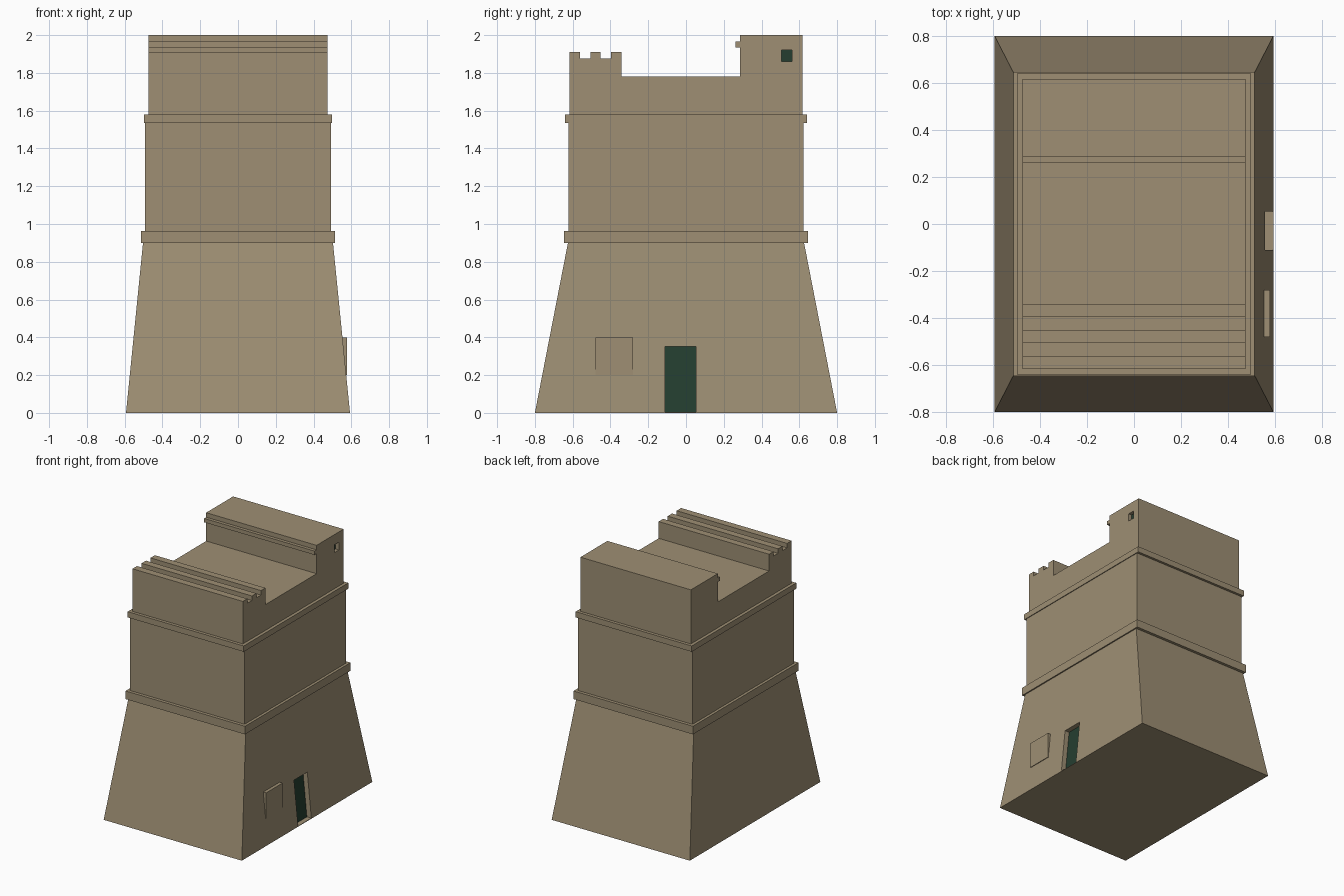
import bpy, bmesh
from mathutils import Vector

cube = bpy.data.objects.get("Cube")
if cube:
    bpy.data.objects.remove(cube, do_unlink=True)


def material(name, rgb):
    m = bpy.data.materials.new(name)
    m.use_nodes = True
    colour = (*rgb, 1)
    m.diffuse_color = colour
    bsdf = m.node_tree.nodes["Principled BSDF"]
    bsdf.inputs["Base Color"].default_value = colour
    bsdf.inputs["Roughness"].default_value = 0.9
    return m


stone = material("sandstone", (0.342, 0.275, 0.174))
green = material("dark green", (0.018, 0.048, 0.030))


def finish(name, bm, mat):
    bmesh.ops.recalc_face_normals(bm, faces=bm.faces)
    me = bpy.data.meshes.new(name)
    bm.to_mesh(me)
    bm.free()
    me.materials.append(mat)
    ob = bpy.data.objects.new(name, me)
    bpy.context.collection.objects.link(ob)
    return ob


def extrude(name, points, offset, mat=stone):
    """Closed outline of 3D points swept along an offset."""
    bm = bmesh.new()
    face = bm.faces.new([bm.verts.new(p) for p in points])
    swept = bmesh.ops.extrude_face_region(bm, geom=[face])["geom"]
    moved = [g for g in swept if isinstance(g, bmesh.types.BMVert)]
    bmesh.ops.translate(bm, verts=moved, vec=Vector(offset))
    return finish(name, bm, mat)


def block(name, hx, hy, z0, z1, top=None):
    """Centred block, tapered when a top half-size is given."""
    tx, ty = top or (hx, hy)
    bm = bmesh.new()
    bmesh.ops.create_cube(bm, size=2)
    for v in bm.verts:
        up = v.co.z > 0
        v.co = (v.co.x * (tx if up else hx), v.co.y * (ty if up else hy), z1 if up else z0)
    return finish(name, bm, stone)


def box(name, x0, x1, y0, y1, z0, z1, mat=stone):
    outline = [(x0, y0, z0), (x1, y0, z0), (x1, y0, z1), (x0, y0, z1)]
    return extrude(name, outline, (0, y1 - y0, 0), mat)


def cut(target, cutter):
    mod = target.modifiers.new("recess", "BOOLEAN")
    mod.operation = "DIFFERENCE"
    mod.solver = "EXACT"
    mod.object = cutter
    bpy.context.view_layer.objects.active = target
    bpy.ops.object.modifier_apply(modifier=mod.name)
    bpy.data.objects.remove(cutter, do_unlink=True)


BASE_X, BASE_TOP_X, BASE_H = 0.593, 0.503, 0.9


def wall_x(z):
    return BASE_X + (BASE_TOP_X - BASE_X) * z / BASE_H


# Battered base and middle storey with two projecting bands
base = block("sloping_base", BASE_X, 0.8, 0, BASE_H, (BASE_TOP_X, 0.625))
block("lower_band", 0.513, 0.647, BASE_H, 0.963)
block("middle_storey", 0.492, 0.622, 0.963, 1.535)
block("upper_band", 0.498, 0.641, 1.535, 1.58)

# Upper storey: side profile with ridged parapet, open deck and rear tower
UP_X, FRONT, BACK = 0.474, -0.617, 0.617
DECK, RIDGE, GAP = 1.78, 1.91, 1.875
profile = [(BACK, 1.58), (BACK, 2.0), (0.287, 2.0), (0.287, DECK), (-0.342, DECK)]
for y0, y1 in ((-0.342, -0.396), (-0.452, -0.506), (-0.562, FRONT)):
    profile += [(y0, RIDGE), (y1, RIDGE)]
    if y1 != FRONT:
        profile += [(y1, GAP), (y1 - 0.056, GAP)]
profile.append((FRONT, 1.58))
upper = extrude("upper_storey", [(-UP_X, y, z) for y, z in profile], (2 * UP_X, 0, 0))
box("tower_ledge", -UP_X, UP_X, 0.262, 0.287, 1.935, 1.965)


# Sloping recessed doorway with its dark leaf
def slab(name, inner, outer, z0, z1, mat=stone):
    y0, y1 = -0.11, 0.053
    outline = [(wall_x(z) + d, y0, z)
               for d, z in ((inner, z0), (outer, z0), (outer, z1), (inner, z1))]
    return extrude(name, outline, (0, y1 - y0, 0), mat)


DEPTH = 0.04
cut(base, slab("door_cutter", -DEPTH, 0.05, 0.004, 0.352))
slab("door_leaf", -DEPTH - 0.002, -DEPTH + 0.002, 0.004, 0.352, green)

# Small recessed window in the rear tower
cut(upper, box("window_cutter", UP_X - 0.03, UP_X + 0.05, 0.505, 0.56, 1.86, 1.92))
box("window_pane", UP_X - 0.032, UP_X - 0.028, 0.505, 0.56, 1.86, 1.92, green)

# Upright panel set against the sloping wall
box("wall_panel", 0.54, 0.578, -0.48, -0.28, 0.2, 0.4)
